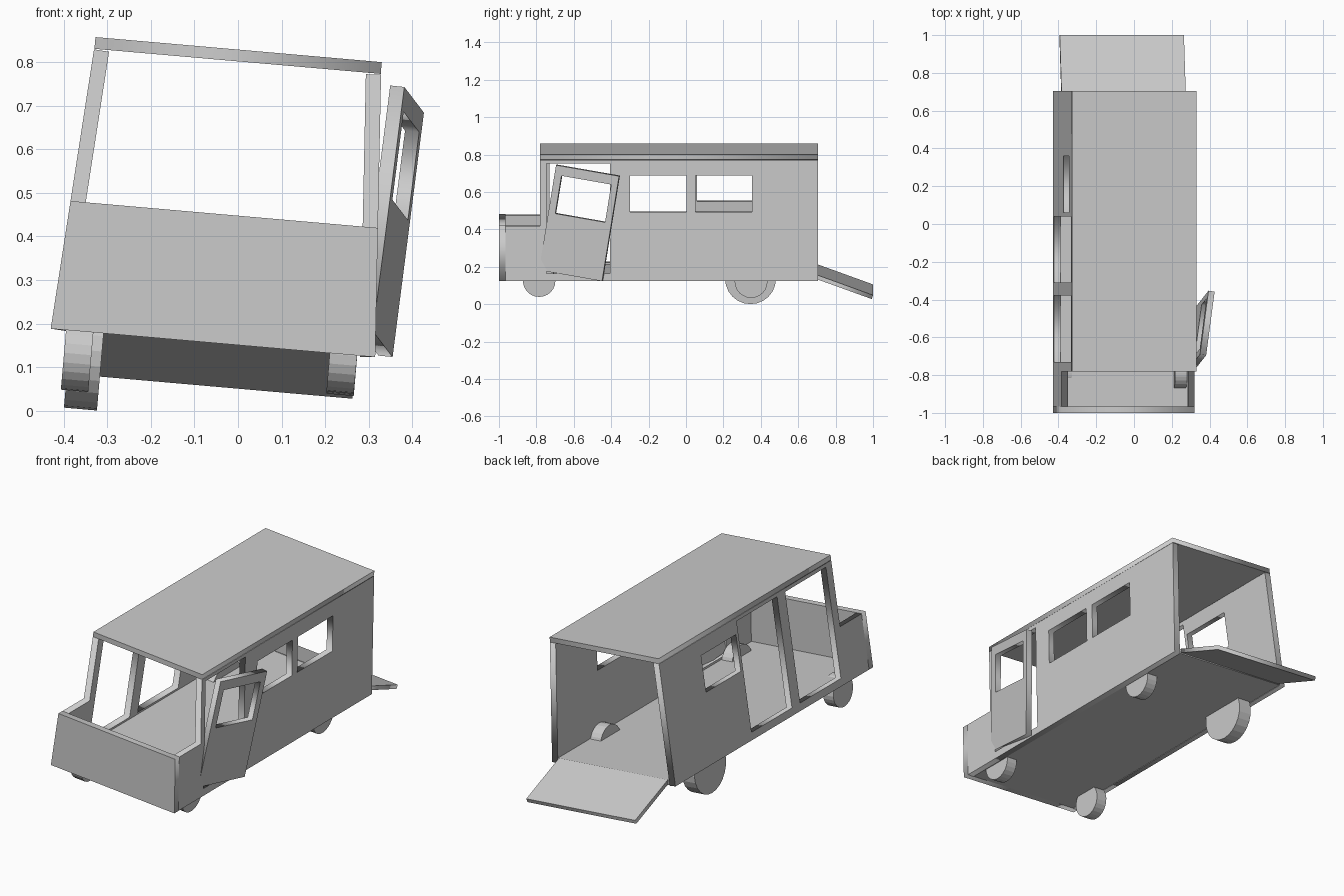
import bpy
from math import radians
from mathutils import Matrix, Vector

if "Cube" in bpy.data.objects:
    bpy.data.objects.remove(bpy.data.objects["Cube"])

TILT = Matrix.Rotation(radians(5), 4, 'Y')
BODY = Matrix.Translation((-0.0575, 0, 0.1555)) @ TILT   # the whole shell sags to one side
T = 0.035                                                # wall thickness
FRONT, CAB, BACK = -1.0, -0.78, 0.705
HOOD_H, WALL_H = 0.296, 0.649
HALF, LEAN = 0.374, 0.0666                               # half width at floor, inward lean


def rect(x0, x1, y0, y1):
    return [(x0, y0), (x1, y0), (x1, y1), (x0, y1)]


def panel(name, loops, origin, ax, ay, thick, side, base=BODY):
    """Slab from an outline plus holes; side = -1/+1 puts the thickness below/above the plane."""
    cu = bpy.data.curves.new(name, 'CURVE')
    cu.dimensions = '2D'
    cu.fill_mode = 'BOTH'
    cu.extrude = thick / 2
    for pts in loops:
        sp = cu.splines.new('POLY')
        sp.points.add(len(pts) - 1)
        for p, (x, y) in zip(sp.points, pts):
            p.co = (x, y, 0, 1)
        sp.use_cyclic_u = True
    tmp = bpy.data.objects.new(name + "_outline", cu)
    bpy.context.collection.objects.link(tmp)
    dg = bpy.context.evaluated_depsgraph_get()
    me = bpy.data.meshes.new_from_object(tmp.evaluated_get(dg))
    bpy.data.objects.remove(tmp)
    ax, ay = Vector(ax).normalized(), Vector(ay).normalized()
    az = ax.cross(ay)
    m = Matrix((ax, ay, az)).transposed().to_4x4()
    m.translation = Vector(origin) + az * side * thick / 2
    me.transform(base @ m)
    me.name = name
    ob = bpy.data.objects.new(name, me)
    bpy.context.collection.objects.link(ob)
    return ob


# side walls with door and window openings, stepping down at the hood
outline = [(FRONT + T, 0), (BACK, 0), (BACK, WALL_H), (CAB, WALL_H), (CAB, HOOD_H), (FRONT + T, HOOD_H)]
DOOR, WIN = (0.04, 0.63), (0.371, 0.566)
right_holes = [rect(-0.747, -0.405, *DOOR), rect(-0.30, 0.003, *WIN), rect(0.05, 0.353, *WIN)]
left_holes = [rect(-0.731, -0.379, *DOOR), rect(-0.309, 0.04, *DOOR), rect(0.06, 0.36, *WIN)]
for name, s, holes in (("right_wall", 1, right_holes), ("left_wall", -1, left_holes)):
    panel(name, [outline] + holes, (s * HALF, 0, 0), (0, 1, 0), (-s * LEAN, 0, 1), T, -s)

# nose plate, floor and roof
w = HALF - LEAN * HOOD_H
panel("nose_plate", [[(-HALF, 0), (HALF, 0), (w, HOOD_H), (-w, HOOD_H)]],
      (0, FRONT, 0), (1, 0, 0), (0, 0, 1), T, -1)
fw = HALF - T
panel("floor", [rect(-fw, fw, FRONT + T, BACK)], (0, 0, 0), (1, 0, 0), (0, 1, 0), 0.026, 1)
panel("roof", [rect(-0.33, 0.33, CAB, BACK)], (0, 0, WALL_H), (1, 0, 0), (0, 1, 0), 0.027, 1)

# lowered rear ramp
panel("rear_ramp", [rect(-0.33, 0.33, 0, 0.314)], (0, BACK, 0.028),
      (1, 0, 0), (0, 0.295, -0.107), 0.022, -1)

# right front door hanging open, with its window
dw, dh = 0.345, 0.573
panel("open_door", [rect(0, dw, 0, dh), rect(0.11 * dw, 0.9 * dw, 0.55 * dh, 0.91 * dh)],
      (0.31, -0.786, 0.182), (0.045, 0.337, -0.059), (0.072, 0.091, 0.561), 0.033, -1,
      Matrix.Identity(4))

# wheels, tilted with the body; the rear left one is larger
for name, x, y, z, r, width in (
        ("front_left_wheel", -0.368, -0.785, 0.130, 0.085, 0.063),
        ("front_right_wheel", 0.242, -0.785, 0.128, 0.087, 0.063),
        ("rear_left_wheel", -0.350, 0.345, 0.139, 0.136, 0.076),
        ("rear_right_wheel", 0.242, 0.348, 0.124, 0.088, 0.063)):
    bpy.ops.mesh.primitive_cylinder_add(vertices=24, radius=r, depth=width)
    ob = bpy.context.object
    ob.name = name
    ob.matrix_world = Matrix.Translation((x, y, z)) @ TILT @ Matrix.Rotation(radians(90), 4, 'Y')
